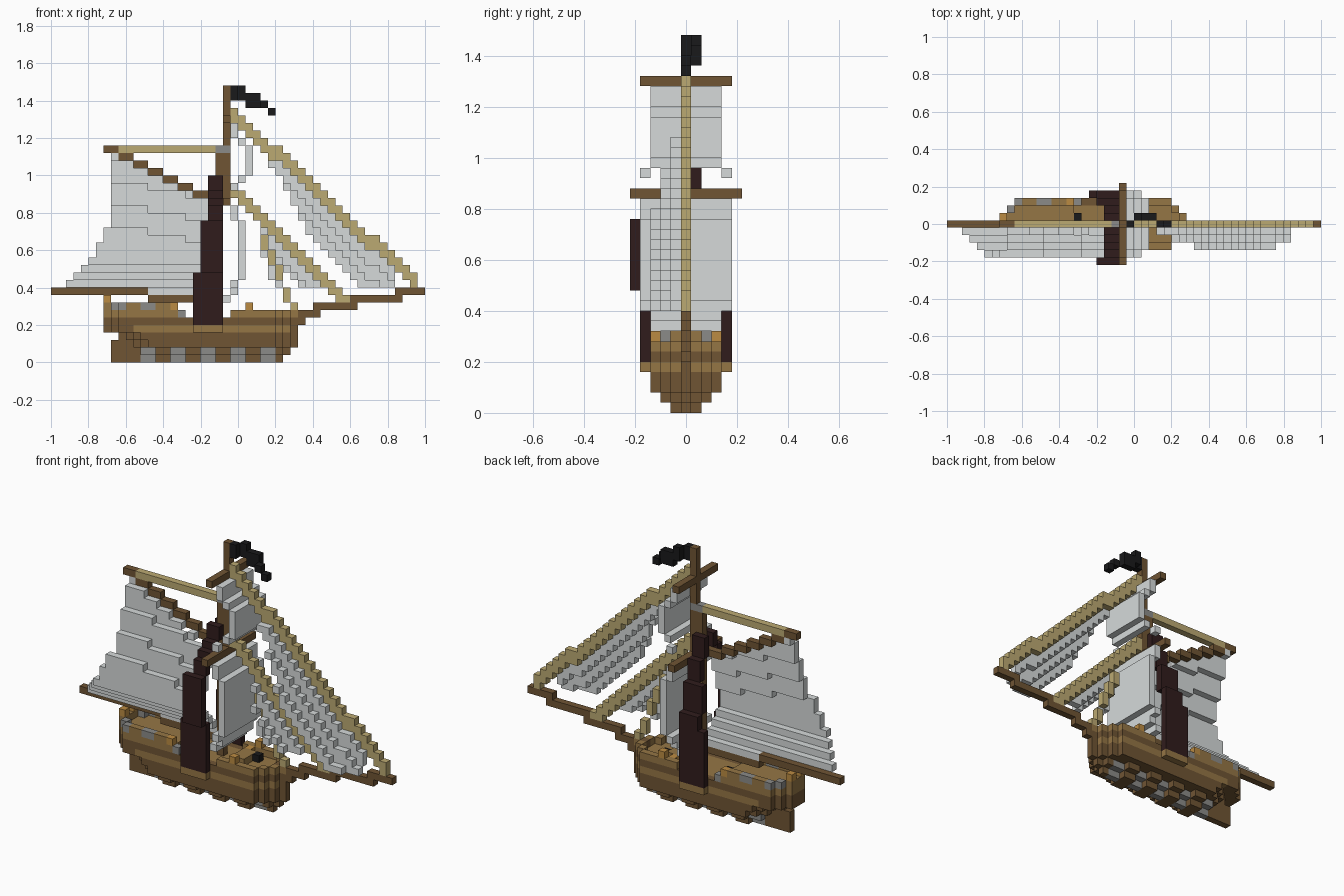
import bpy, bmesh
from mathutils import Vector

S = 0.04  # edge of one block
if "Cube" in bpy.data.objects:
    bpy.data.objects.remove(bpy.data.objects["Cube"])


def paint(name, r, g, b):
    m = bpy.data.materials.new(name)
    m.use_nodes = True
    m.diffuse_color = (r, g, b, 1)
    m.node_tree.nodes["Principled BSDF"].inputs["Base Color"].default_value = (r, g, b, 1)
    return m


dark_wood = paint("dark_wood", .16, .09, .034)
light_wood = paint("light_wood", .3, .18, .06)
rope = paint("rope_tan", .5, .4, .17)
canvas = paint("sail_canvas", .67, .7, .7)
tarred = paint("tarred_maroon", .03, .012, .012)
black = paint("black", .01, .01, .011)
stone = paint("stone_grey", .26, .26, .25)
amber = paint("lantern_amber", .5, .26, .055)

SIDES = [Vector(d) for d in
         ((1, 0, 0), (-1, 0, 0), (0, 1, 0), (0, -1, 0), (0, 0, 1), (0, 0, -1))]


def blocks(name, cells, mat=None):
    """Skin a set of (i, j, k) blocks, or a dict of block -> material."""
    if not isinstance(cells, dict):
        cells = {c: mat for c in cells}
    mats = list(dict.fromkeys(cells.values()))
    bm = bmesh.new()
    for c, m in cells.items():
        centre = Vector((c[0] - 24.5, c[1], c[2] + .5))
        for n in SIDES:
            if tuple(int(a + b) for a, b in zip(c, n)) in cells:
                continue
            u = Vector((n.y, n.z, n.x))
            v = n.cross(u)
            corners = [(u + v), (v - u), (-u - v), (u - v)]
            f = bm.faces.new([bm.verts.new((centre + (n + q) / 2) * S) for q in corners])
            f.material_index = mats.index(m)
    bmesh.ops.remove_doubles(bm, verts=bm.verts, dist=S / 100)
    me = bpy.data.meshes.new(name)
    bm.to_mesh(me)
    bm.free()
    for m in mats:
        me.materials.append(m)
    ob = bpy.data.objects.new(name, me)
    bpy.context.collection.objects.link(ob)


def box(i0, i1, j0, j1, k0, k1):
    return {(i, j, k) for i in range(i0, i1 + 1)
            for j in range(j0, j1 + 1) for k in range(k0, k1 + 1)}


def height(i, start, end):
    t = (i - start[0]) / (end[0] - start[0])
    return round(start[1] + t * (end[1] - start[1]))


def stay(start, end, thick):
    out = set()
    for i in range(start[0], end[0] + 1):
        k = height(i, start, end)
        out |= box(i, i, 0, 0, k - thick + 1, k)
    return out


# Hull: layered outline, thin keel aft, ribbed bottom, open above the deck
hull = {}
half = [1, 2, 3, 3, 3, 3, 3, 3]
for k, w in enumerate(half):
    first = 9 if k < 4 else 7
    last = 15 if k == 7 else min(30 + k, 32)
    for i in range(first, last + 1):
        panel = k < 2 and i % 4 < 2 and 11 < i < 30
        aft = max(0, i - 12 + k) if k < 4 else i - first + 1
        bow = last - i if k < 2 else 32 - i
        r = min(w - panel, aft, bow)
        for j in range(-r, r + 1):
            edge = abs(j) == r or i == first
            if k == 7 and not edge:
                continue
            if k == 6 and i > 16 and (not edge or i < 24):
                continue
            m = dark_wood
            if k == 4 and 10 < i < 32:
                m = light_wood
            elif k == 5 and not edge:
                m = light_wood
            elif k == 6:
                m = light_wood
            elif k == 7:
                m = stone if i % 4 < 2 else light_wood
            elif panel:
                m = stone
            hull[i, j, k] = m
blocks("hull", hull)
blocks("rudder", box(8, 8, 0, 0, 0, 2), dark_wood)
for name, j in (("front_chain_wale", -4), ("back_chain_wale", 4)):
    blocks(name, box(19, 22, j, j, 4, 4), light_wood)

# Deck fittings
for n, c in enumerate([(7, -1, 8), (7, 1, 8), (16, -3, 7), (16, 3, 7),
                       (26, -3, 7), (26, 3, 7), (25, 2, 6)]):
    blocks(f"lantern_{n}", {c}, amber)
blocks("deck_gun", box(27, 27, 1, 1, 6, 6), black)
blocks("hatch", box(25, 26, -1, 1, 6, 6), light_wood)
blocks("helm", box(17, 17, 1, 1, 6, 6), black)
blocks("rail_posts", box(17, 17, -3, -3, 6, 6) | box(17, 17, 3, 3, 6, 6), stone)

# Bowsprit
blocks("bowsprit", box(31, 33, 0, 0, 5, 5) | box(31, 35, 0, 0, 6, 6)
       | box(35, 40, 0, 0, 7, 7) | box(40, 46, 0, 0, 8, 8)
       | box(46, 49, 0, 0, 9, 9), dark_wood)

# Masts, yards and spars
blocks("lower_mast", box(22, 22, 0, 0, 5, 27), dark_wood)
blocks("mast_cap", box(22, 23, 0, 0, 28, 28), stone)
blocks("upper_mast", box(23, 23, 0, 0, 22, 27) | box(23, 23, 0, 0, 29, 31)
       | box(23, 23, 0, 0, 33, 36), dark_wood)
blocks("main_yard", box(23, 23, -5, 5, 21, 21), dark_wood)
blocks("top_yard", box(23, 23, -4, 4, 32, 32), dark_wood)
blocks("boom", box(0, 12, 0, 0, 9, 9) | box(13, 21, 0, 0, 8, 8), dark_wood)


def gaff_height(i):
    return max(28 - (i - 7) // 2, 22)


blocks("gaff", {(i, 0, gaff_height(i)) for i in range(7, 22)}, dark_wood)
blocks("topping_line", box(9, 21, 0, 0, 28, 28), rope)

# Shrouds lean in toward the mast as they rise
for name, side, lean in (("front_shroud", -1, "444444445555555443211"),
                         ("back_shroud", 1, "444444444443333222111")):
    cells = set()
    for step, reach in enumerate(lean):
        k = step + 4
        left = 19 if k < 13 and reach == "4" else 20 if k < 19 else 21
        j = side * int(reach)
        cells |= box(left, 22, j, j, max(k, 5), k)
    blocks(name, cells, tarred)

# Square sails bellied toward the bow
blocks("main_sail", box(24, 24, -4, 4, 19, 20) | box(25, 25, -4, 4, 11, 18)
       | box(24, 24, -4, 4, 10, 10) | box(24, 24, -3, 3, 9, 9)
       | box(23, 23, -3, 3, 8, 8), canvas)
blocks("top_sail", box(24, 24, -3, 3, 30, 31) | box(25, 25, -3, 3, 29, 29)
       | box(26, 26, -3, 3, 25, 28) | box(25, 25, -3, 3, 24, 24)
       | box(24, 24, -4, -4, 23, 23) | box(24, 24, 4, 4, 23, 23), canvas)

# Gaff sail bellied toward the front in long sloping steps
cells = set()
for k in range(9, 28):
    left = 8 if k > 17 else 7 if k > 15 else 6 if k > 13 else k - 8
    for i in range(left, 22):
        if k < gaff_height(i) and (k > 9 or i > 12):
            j = min(4, (29 - max(i - 8, 0) // 5 - k) // 3, k - 9)
            cells.add((i, -j, k))
blocks("gaff_sail", cells, canvas)

# Stays and the jibs hung beneath them
outer = ((24, 33), (48, 11))
middle = ((24, 23), (39, 8))
inner = ((28, 16), (32, 7))
blocks("outer_stay", stay(*outer, 2), rope)
blocks("middle_stay", stay(*middle, 2), rope)
blocks("inner_stay", stay(*inner, 2), rope)


def jib(name, line, first, last, depth, belly):
    out = set()
    for i in range(first, last + 1):
        top = height(i, *line) - 1
        for d in range(1, min(depth, i - first + 1) + 1):
            if top - d > 9:
                out.add((i, -min(belly, (d + 1) // 2), top - d))
    blocks(name, out, canvas)


jib("outer_jib", outer, 29, 45, 6, 3)
jib("middle_jib", middle, 28, 36, 3, 2)
jib("inner_jib", inner, 28, 31, 2, 1)

# Pennant
blocks("pennant", box(24, 24, 0, 0, 35, 36) | box(25, 25, 1, 1, 35, 36)
       | box(26, 27, 1, 1, 34, 35) | box(28, 28, 0, 0, 34, 34)
       | box(29, 29, 0, 0, 33, 33), black)
